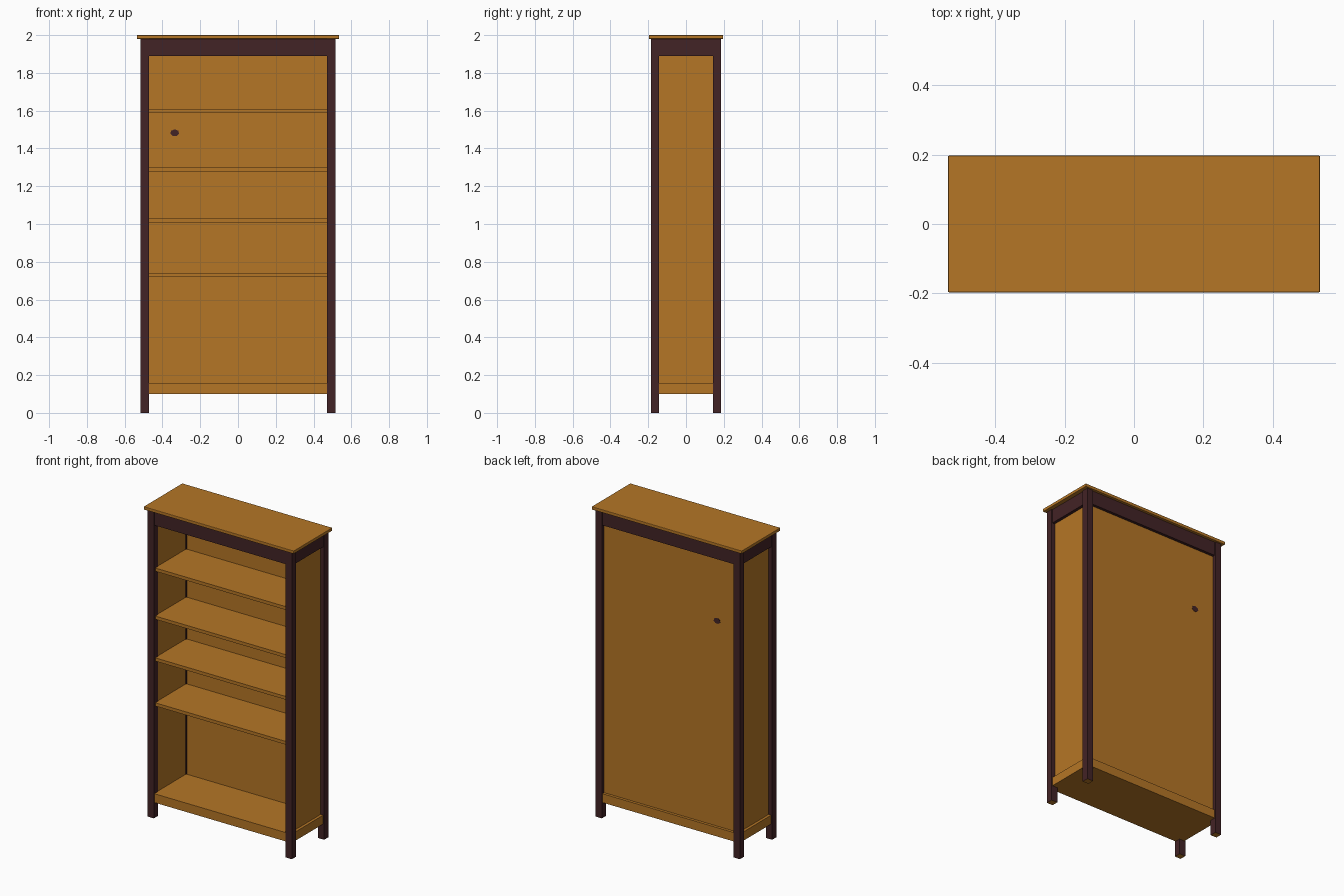
import bpy, bmesh, math
from mathutils import Matrix

if "Cube" in bpy.data.objects:
    bpy.data.objects.remove(bpy.data.objects["Cube"])


def material(name, rgb):
    m = bpy.data.materials.new(name)
    m.diffuse_color = (*rgb, 1)
    m.use_nodes = True
    m.node_tree.nodes["Principled BSDF"].inputs["Base Color"].default_value = m.diffuse_color
    return m


WOOD = material("honey wood", (0.46, 0.18, 0.019))
DARK = material("dark brown wood", (0.055, 0.017, 0.019))


def finish(name, bm, *mats):
    me = bpy.data.meshes.new(name)
    bm.to_mesh(me)
    bm.free()
    for m in mats:
        me.materials.append(m)
    ob = bpy.data.objects.new(name, me)
    bpy.context.collection.objects.link(ob)
    return ob


def box(name, x, y, z, mat, cap=None):
    """Box from (min, max) ranges; cap colours the underside."""
    bm = bmesh.new()
    bmesh.ops.create_cube(bm, size=1)
    for v in bm.verts:
        for i, (lo, hi) in enumerate((x, y, z)):
            v.co[i] = lo if v.co[i] < 0 else hi
    bm.normal_update()
    if cap:
        for f in bm.faces:
            f.material_index = 1 if f.normal.z < -0.5 else 0
    return finish(name, bm, mat, *([cap] if cap else []))


def span(a, b, s):
    return tuple(sorted((a * s, b * s)))


LX, LY = 0.515, 0.186        # outer leg faces
IX, IY = 0.471, 0.143        # inner leg faces

# Top board
top = box("top_board", (-0.536, 0.536), (-0.197, 0.197), (1.98, 2.0), WOOD)
bev = top.modifiers.new("soft edge", 'BEVEL')
bev.width, bev.segments = 0.003, 2

# Legs, with bare wood on the foot ends
for sx, sn in ((-1, "left"), (1, "right")):
    for sy, fn in ((-1, "front"), (1, "back")):
        box(f"{fn}_{sn}_leg", span(IX, LX, sx), span(IY, LY, sy), (0, 1.98), DARK, WOOD)

# Upper rails on all four sides
for sy, fn in ((-1, "front"), (1, "back")):
    box(f"{fn}_upper_rail", (-IX, IX), span(0.158, 0.18, sy), (1.89, 1.98), DARK)
for sx, sn in ((-1, "left"), (1, "right")):
    box(f"{sn}_upper_rail", span(0.487, 0.509, sx), (-IY, IY), (1.89, 1.98), DARK)
    # Recessed side panels
    box(f"{sn}_side_panel", span(0.475, 0.49, sx), (-0.15, 0.15), (0.15, 1.9), WOOD)

# Recessed back panel
box("back_panel", (-0.48, 0.48), (0.15, 0.162), (0.15, 1.9), WOOD)

# Base: board flush with the legs on all sides
box("base_board", (-IX, IX), (-0.18, 0.18), (0.10, 0.157), WOOD)
for sx, sn in ((-1, "left"), (1, "right")):
    box(f"{sn}_base_edge", span(IX, 0.508, sx), (-IY, IY), (0.10, 0.157), WOOD)

# Shelves
for i, z in enumerate((0.74, 1.03, 1.30, 1.61)):
    box(f"shelf_{i + 1}", (-0.476, 0.476), (-0.17, 0.152), (z - 0.021, z), WOOD)

# Small dark knot showing on both sides of the back panel
bm = bmesh.new()
bmesh.ops.create_cone(bm, cap_ends=True, segments=7, radius1=0.024, radius2=0.024, depth=0.015,
                      matrix=Matrix.Translation((-0.335, 0.156, 1.482))
                      @ Matrix.Diagonal((1, 1, 0.8, 1)) @ Matrix.Rotation(math.pi / 2, 4, 'X'))
finish("back_panel_knot", bm, DARK)
